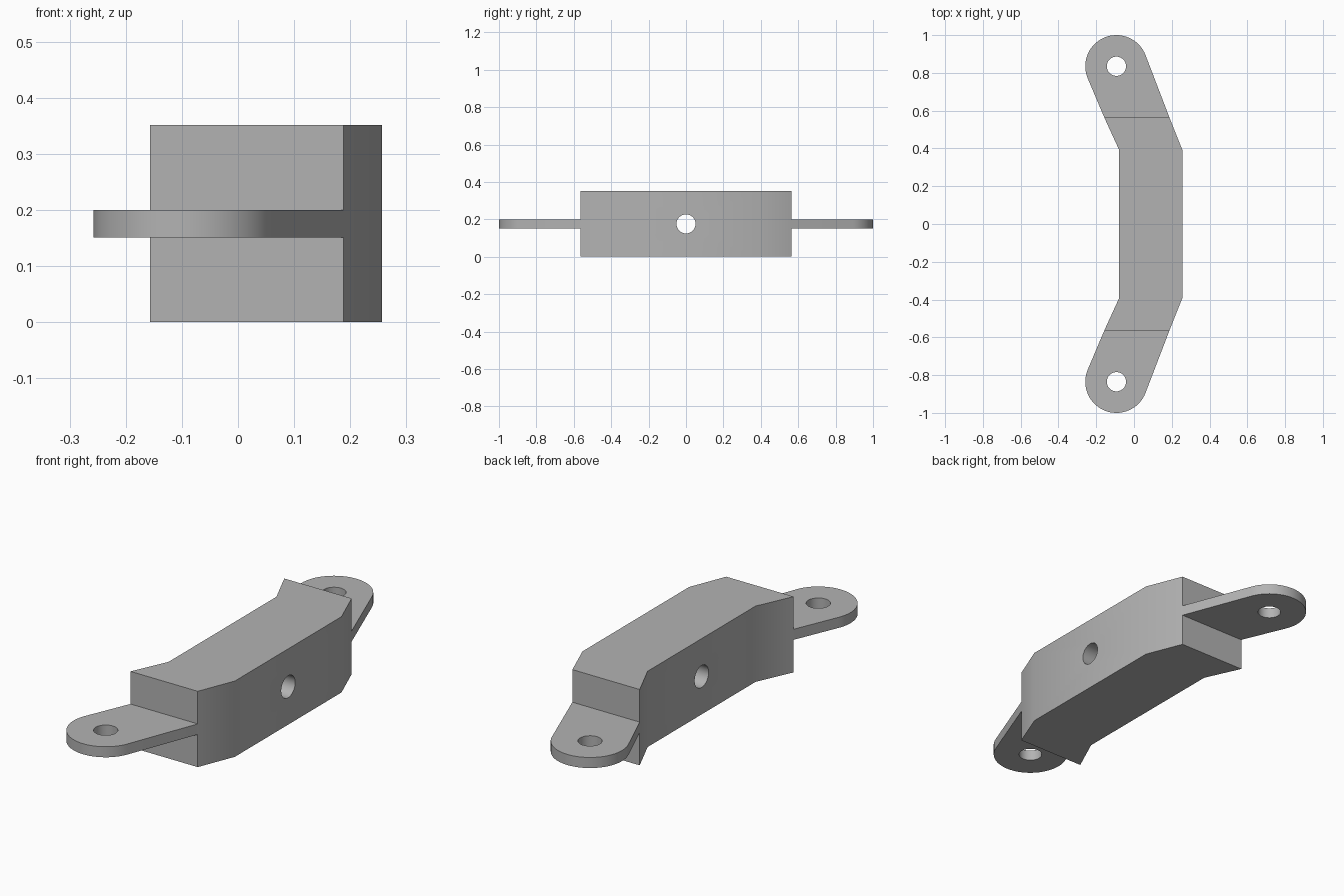
import bpy, bmesh
from math import cos, sin, pi, radians
from mathutils import Matrix

cube = bpy.data.objects.get("Cube")
if cube:
    bpy.data.objects.remove(cube, do_unlink=True)

grey = bpy.data.materials.new("plain grey")
grey.use_nodes = True
COLOUR = (0.45, 0.45, 0.45, 1)
grey.diffuse_color = COLOUR
grey.node_tree.nodes["Principled BSDF"].inputs["Base Color"].default_value = COLOUR

HEIGHT = 0.351
END_Y = 0.563                 # end of the thick body
EYE = (-0.093, 0.835)         # centre of the rounded lug end
EYE_R, HOLE_R = 0.165, 0.051


def add_object(name, bm):
    bmesh.ops.recalc_face_normals(bm, faces=bm.faces)
    mesh = bpy.data.meshes.new(name)
    bm.to_mesh(mesh)
    bm.free()
    mesh.materials.append(grey)
    obj = bpy.data.objects.new(name, mesh)
    bpy.context.collection.objects.link(obj)
    return obj


def extrude_profile(name, points, z0, z1):
    bm = bmesh.new()
    face = bm.faces.new([bm.verts.new((x, y, z0)) for x, y in points])
    new = bmesh.ops.extrude_face_region(bm, geom=[face])["geom"]
    verts = [v for v in new if isinstance(v, bmesh.types.BMVert)]
    bmesh.ops.translate(bm, verts=verts, vec=(0, 0, z1 - z0))
    return add_object(name, bm)


def drill(obj, location, axis):
    """Cut a round through hole, then shade smooth with sharp edges kept."""
    bm = bmesh.new()
    turn = Matrix.Rotation(pi / 2, 4, "Y") if axis == "X" else Matrix()
    bmesh.ops.create_cone(bm, cap_ends=True, segments=48, radius1=HOLE_R,
                          radius2=HOLE_R, depth=1,
                          matrix=Matrix.Translation(location) @ turn)
    cutter = add_object("hole_cutter", bm)
    cutter.hide_render = True
    mod = obj.modifiers.new("hole", "BOOLEAN")
    mod.operation, mod.solver, mod.object = "DIFFERENCE", "EXACT", cutter
    bpy.ops.object.select_all(action="DESELECT")
    bpy.context.view_layer.objects.active = obj
    obj.select_set(True)
    bpy.ops.object.modifier_apply(modifier=mod.name)
    bpy.data.objects.remove(cutter, do_unlink=True)
    bpy.ops.object.shade_smooth_by_angle(angle=radians(30))


# Thick bent body with a cross hole
half = [(0.257, 0.39), (0.188, END_Y), (-0.157, END_Y), (-0.08, 0.395)]
body = extrude_profile("body", half + [(x, -y) for x, y in reversed(half)], 0, HEIGHT)
drill(body, (0, 0, HEIGHT / 2), "X")

# Thin rounded lugs, one at each end, following the body's sides
arc = [radians(21.5 + 183.5 * i / 32) for i in range(33)]
lug = [(0.188, END_Y)]
lug += [(EYE[0] + EYE_R * cos(a), EYE[1] + EYE_R * sin(a)) for a in arc]
lug += [(-0.157, END_Y)]
for name, side in (("back_lug", 1), ("front_lug", -1)):
    obj = extrude_profile(name, [(x, side * y) for x, y in lug], 0.151, 0.2)
    drill(obj, (EYE[0], side * EYE[1], HEIGHT / 2), "Z")
